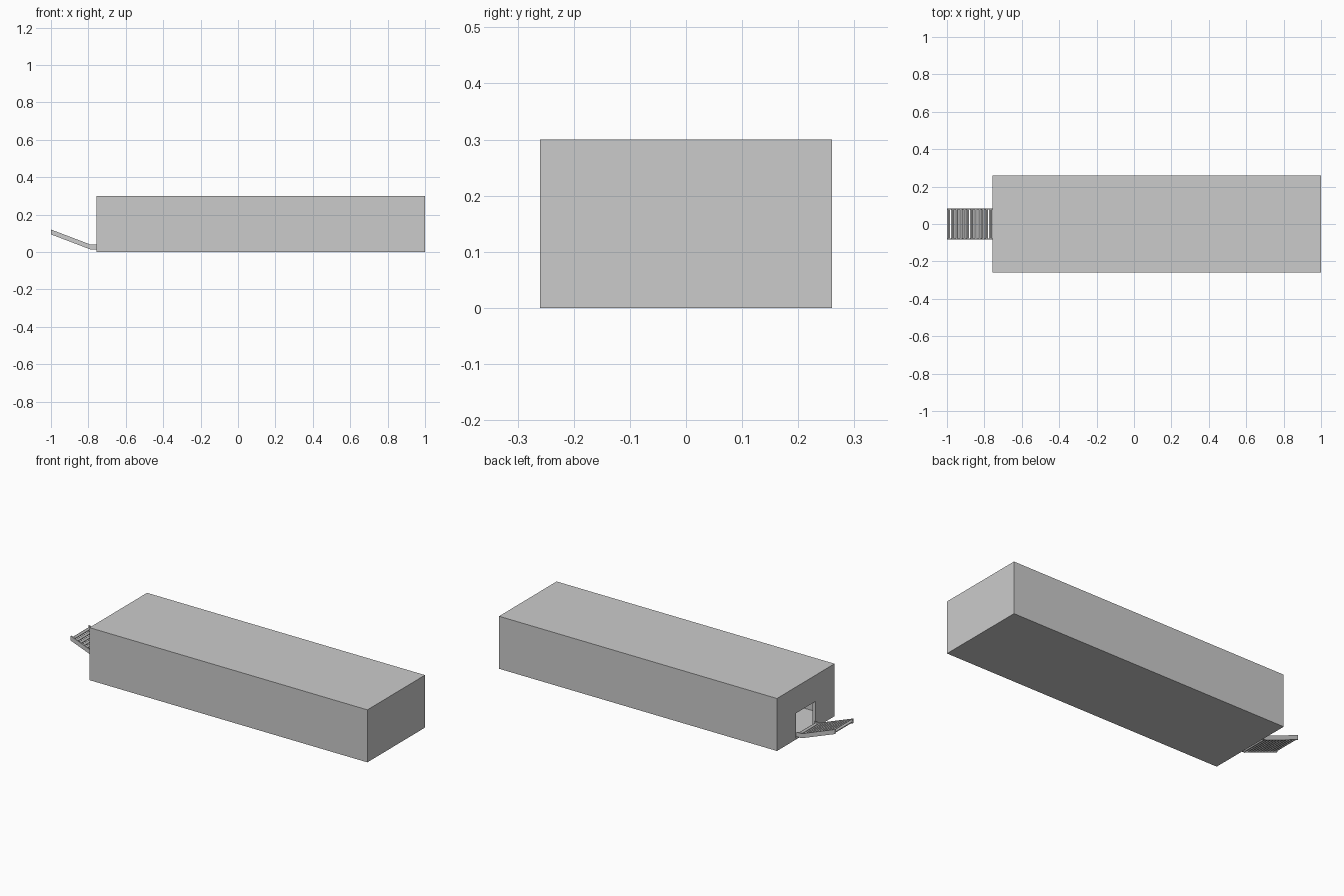
import bpy, bmesh, math
from mathutils import Vector

if "Cube" in bpy.data.objects:
    bpy.data.objects.remove(bpy.data.objects["Cube"])

X0, X1, HW, H, T = -0.757, 1.0, 0.26, 0.30, 0.018   # housing extents and wall
DOOR_W, DOOR_H, FLOOR = 0.087, 0.15, 0.005


def box(name, x0, x1, y0, y1, z0, z1):
    bpy.ops.mesh.primitive_cube_add(size=1, location=((x0 + x1) / 2, (y0 + y1) / 2, (z0 + z1) / 2))
    ob = bpy.context.object
    ob.name = name
    ob.scale = (x1 - x0, y1 - y0, z1 - z0)
    bpy.ops.object.transform_apply(location=False, rotation=False, scale=True)
    return ob


def prism(name, profile, axis, lo, hi):
    """Extrude a closed 2D profile along 'x' (y,z profile) or 'y' (x,z profile)."""
    def place(p, d):
        return (d, p[0], p[1]) if axis == 'x' else (p[0], d, p[1])
    bm = bmesh.new()
    face = bm.faces.new([bm.verts.new(place(p, lo)) for p in profile])
    ext = bmesh.ops.extrude_face_region(bm, geom=[face])
    vec = Vector((hi - lo, 0, 0)) if axis == 'x' else Vector((0, hi - lo, 0))
    bmesh.ops.translate(bm, vec=vec, verts=[g for g in ext['geom'] if isinstance(g, bmesh.types.BMVert)])
    bmesh.ops.recalc_face_normals(bm, faces=bm.faces)
    me = bpy.data.meshes.new(name)
    bm.to_mesh(me)
    bm.free()
    ob = bpy.data.objects.new(name, me)
    bpy.context.collection.objects.link(ob)
    return ob


# Hollow housing: floor, roof, long walls and closed far end
box("floor", X0, X1, -HW, HW, 0, FLOOR)
box("roof", X0, X1, -HW, HW, H - T, H)
for s, n in ((-1, "front_wall"), (1, "back_wall")):
    a, b = sorted((s * HW, s * (HW - T)))
    box(n, X0, X1, a, b, FLOOR, H - T)
box("far_end_wall", X1 - T, X1, -HW + T, HW - T, FLOOR, H - T)

# End wall with the doorway cut as an arch-shaped outline
w, z1 = HW - T, H - T
prism("door_wall", [(-w, FLOOR), (-w, z1), (w, z1), (w, FLOOR), (DOOR_W, FLOOR),
                    (DOOR_W, DOOR_H), (-DOOR_W, DOOR_H), (-DOOR_W, FLOOR)], 'x', X0, X0 + T)

# Conveyor side rails: short flat foot, then a rising run
rail = [(-1.0, 0.120), (-0.79, 0.040), (X0, 0.040), (X0, 0.014), (-0.79, 0.014), (-1.0, 0.094)]
for s, n in ((-1, "front_rail"), (1, "back_rail")):
    a, b = sorted((s * 0.083, s * 0.077))
    prism(n, rail, 'y', a, b)

# Rollers between the rails
start, bend, end = Vector((-0.991, 0.1036)), Vector((-0.79, 0.027)), Vector((-0.767, 0.027))
COUNT = 12
for i in range(COUNT):
    d = i / (COUNT - 1) * ((bend - start).length + (end - bend).length)
    run = (bend - start).length
    p = start.lerp(bend, d / run) if d <= run else bend + Vector((d - run, 0))
    bpy.ops.mesh.primitive_cylinder_add(vertices=12, radius=0.0085, depth=0.156,
                                        location=(p.x, 0, p.y), rotation=(math.pi / 2, 0, 0))
    bpy.context.object.name = f"roller_{i + 1}"
    bpy.ops.object.shade_smooth_by_angle()
